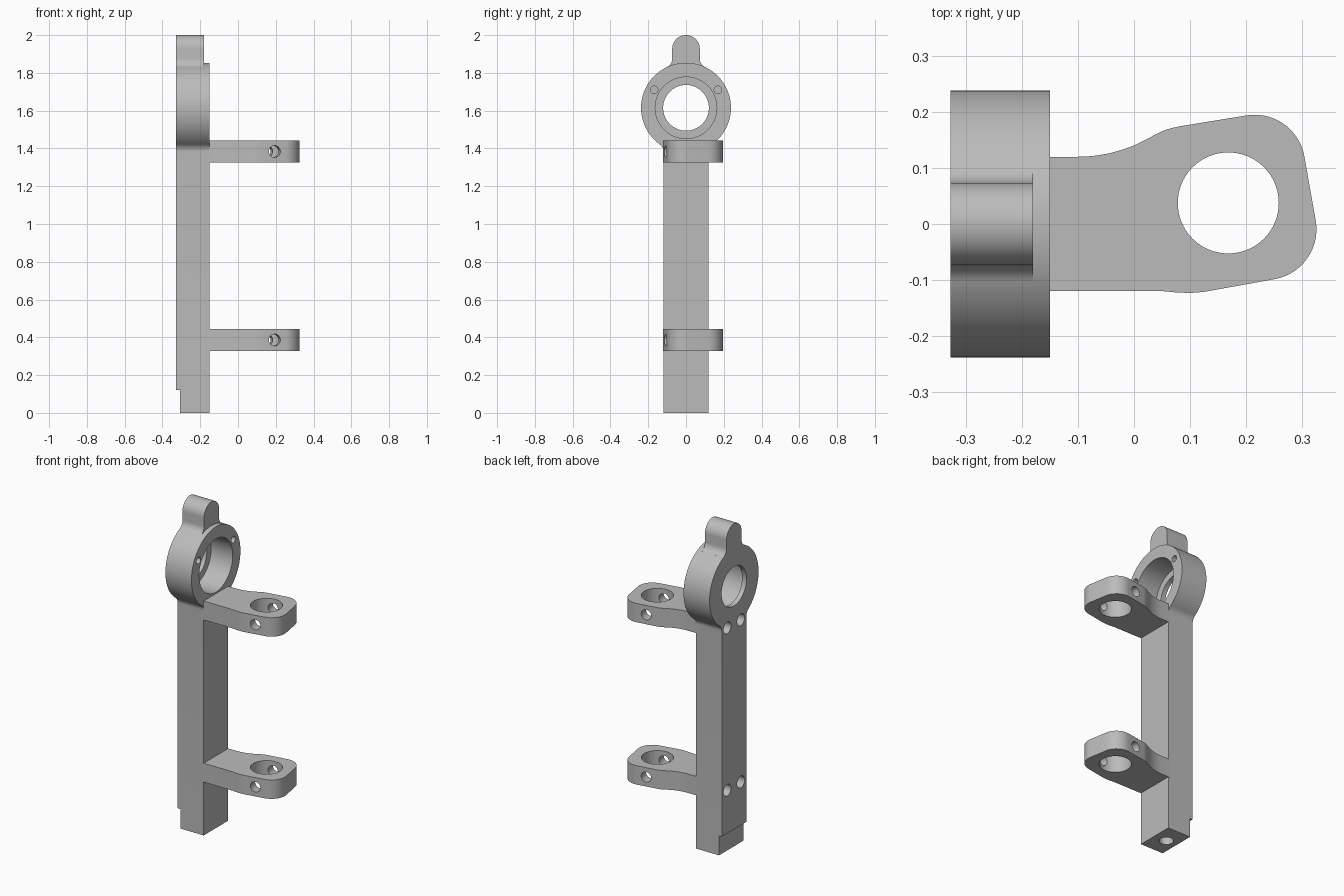
import bpy, bmesh, math
from math import radians, degrees, atan2, hypot, sqrt
from mathutils import Vector, Matrix

if "Cube" in bpy.data.objects:
    bpy.data.objects.remove(bpy.data.objects["Cube"])

grey = bpy.data.materials.new("plain_grey")
grey.use_nodes = True
COLOUR = (0.5, 0.5, 0.5, 1)
grey.diffuse_color = COLOUR
grey.node_tree.nodes["Principled BSDF"].inputs["Base Color"].default_value = COLOUR


def finish(bm, name):
    bmesh.ops.recalc_face_normals(bm, faces=bm.faces)
    mesh = bpy.data.meshes.new(name)
    bm.to_mesh(mesh)
    bm.free()
    ob = bpy.data.objects.new(name, mesh)
    mesh.materials.append(grey)
    bpy.context.collection.objects.link(ob)
    return ob


def prism(name, outline, start, end, axis):
    """Extrude a 2D outline along x (outline is y,z) or z (outline is x,y)."""
    bm = bmesh.new()
    if axis == "x":
        pts, step = [(start, u, v) for u, v in outline], (end - start, 0, 0)
    else:
        pts, step = [(u, v, start) for u, v in outline], (0, 0, end - start)
    face = bm.faces.new([bm.verts.new(p) for p in pts])
    top = bmesh.ops.extrude_face_region(bm, geom=[face], use_keep_orig=True)["geom"]
    bmesh.ops.translate(bm, vec=step, verts=[g for g in top if isinstance(g, bmesh.types.BMVert)])
    return finish(bm, name)


def rod(start, end, radius, segments=32):
    a, b = Vector(start), Vector(end)
    turn = (b - a).to_track_quat("Z", "Y").to_matrix().to_4x4()
    bm = bmesh.new()
    bmesh.ops.create_cone(bm, cap_ends=True, segments=segments, radius1=radius, radius2=radius,
                          depth=(b - a).length, matrix=Matrix.Translation((a + b) / 2) @ turn)
    return finish(bm, "cutter")


def combine(ob, other, operation="DIFFERENCE"):
    mod = ob.modifiers.new("combine", "BOOLEAN")
    mod.operation, mod.object, mod.solver = operation, other, "EXACT"
    bpy.context.view_layer.objects.active = ob
    bpy.ops.object.modifier_apply(modifier=mod.name)
    bpy.data.objects.remove(other)


def arc(cx, cy, r, a0, a1, n):
    angles = [radians(a0 + (a1 - a0) * i / n) for i in range(n + 1)]
    return [(cx + r * math.cos(a), cy + r * math.sin(a)) for a in angles]


def mirrored(half):
    return half + [(-u, v) for u, v in reversed(half[:-1])]


# Shared sizes
BACK, FRONT, HALF = -0.327, -0.15, 0.119
RING_Z, RING_R, FILLET = 1.615, 0.238, 0.05
ARM_HEIGHTS = (0.386, 1.384)


def fillet_centre(wall, side):
    u = wall + FILLET
    return u, RING_Z + side * sqrt((RING_R + FILLET) ** 2 - u ** 2)


# Column flowing into the ring
cu, cv = fillet_centre(HALF, -1)
lean = degrees(atan2(RING_Z - cv, cu))
half = [(HALF, 0)] + arc(cu, cv, FILLET, 180, 180 - lean, 8)
half += arc(0, RING_Z, RING_R, -lean, 90, 48)[1:]
body = prism("column_and_ring", mirrored(half), BACK, FRONT, "x")

# Rounded lug on top of the ring
LUG = 0.073
cu, cv = fillet_centre(LUG, 1)
lean = degrees(atan2(cv - RING_Z, cu))
half = [(0.095, 1.8)] + arc(cu, cv, FILLET, 180 + lean, 180, 8)
half += arc(0, 2 - LUG, LUG, 0, 90, 16)
combine(body, prism("lug", mirrored(half), BACK, -0.18, "x"), "UNION")

# Bore, counterbore and two screw holes in the ring
combine(body, rod((-0.5, 0, RING_Z), (0, 0, RING_Z), 0.121, 64))
combine(body, rod((BACK + 0.03, 0, RING_Z), (0, 0, RING_Z), 0.163, 64))
for side in (-1, 1):
    combine(body, rod((-0.23, side * 0.169, 1.71), (0, side * 0.169, 1.71), 0.02, 24))

# Foot: step at the back and a hole underneath
step = [(-0.3, -0.1), (0.3, -0.1), (0.3, 0.12), (-0.3, 0.12)]
combine(body, prism("step", step, -0.5, -0.308, "x"))
combine(body, rod((-0.235, 0, -0.1), (-0.235, 0, 0.25), 0.04))

# Clamp arm outline: straight neck blending into a turned rounded square
CX, CY, TURN, SIZE, ROUND = 0.168, 0.0375, 10, 0.148, 0.09
turn = Matrix.Rotation(radians(TURN), 2)


def corner(sx, sy, a0, a1):
    c = turn @ Vector((sx, sy)) * (SIZE - ROUND)
    return arc(CX + c.x, CY + c.y, ROUND, a0 + TURN, a1 + TURN, 14)


outline = [(FRONT - 0.02, -HALF), (0.045, -HALF), (0.075, -0.122), (0.1, -0.123), (0.125, -0.121)]
outline += corner(1, -1, -90, 0) + corner(1, 1, 0, 90)
outline += [(0.081, 0.174), (0.067, 0.171), (0.054, 0.167), (0.041, 0.161), (0.028, 0.154),
            (0.014, 0.147), (0, 0.14), (-0.022, 0.132), (-0.044, 0.126), (-0.066, 0.122),
            (-0.088, 0.12), (FRONT - 0.02, HALF)]

arms = []
across = turn @ Vector((0, 0.3))
for name, z in zip(("lower_clamp_arm", "upper_clamp_arm"), ARM_HEIGHTS):
    arm = prism(name, outline, z - 0.058, z + 0.058, "z")
    combine(arm, rod((CX, CY, z - 0.2), (CX, CY, z + 0.2), 0.09, 64))
    # Cross hole through both sides of the clamp
    combine(arm, rod((CX - across.x, CY - across.y, z), (CX + across.x, CY + across.y, z), 0.031))
    # Mounting screw holes from the back of the column into the arm
    for side in (-1, 1):
        for part in (body, arm):
            combine(part, rod((-0.5, side * 0.066, z), (-0.08, side * 0.066, z), 0.036))
    arms.append(arm)

# Smooth curved walls, sharp edges kept
bpy.ops.object.select_all(action="DESELECT")
for ob in [body] + arms:
    ob.select_set(True)
bpy.context.view_layer.objects.active = body
bpy.ops.object.shade_smooth_by_angle(angle=radians(30))
